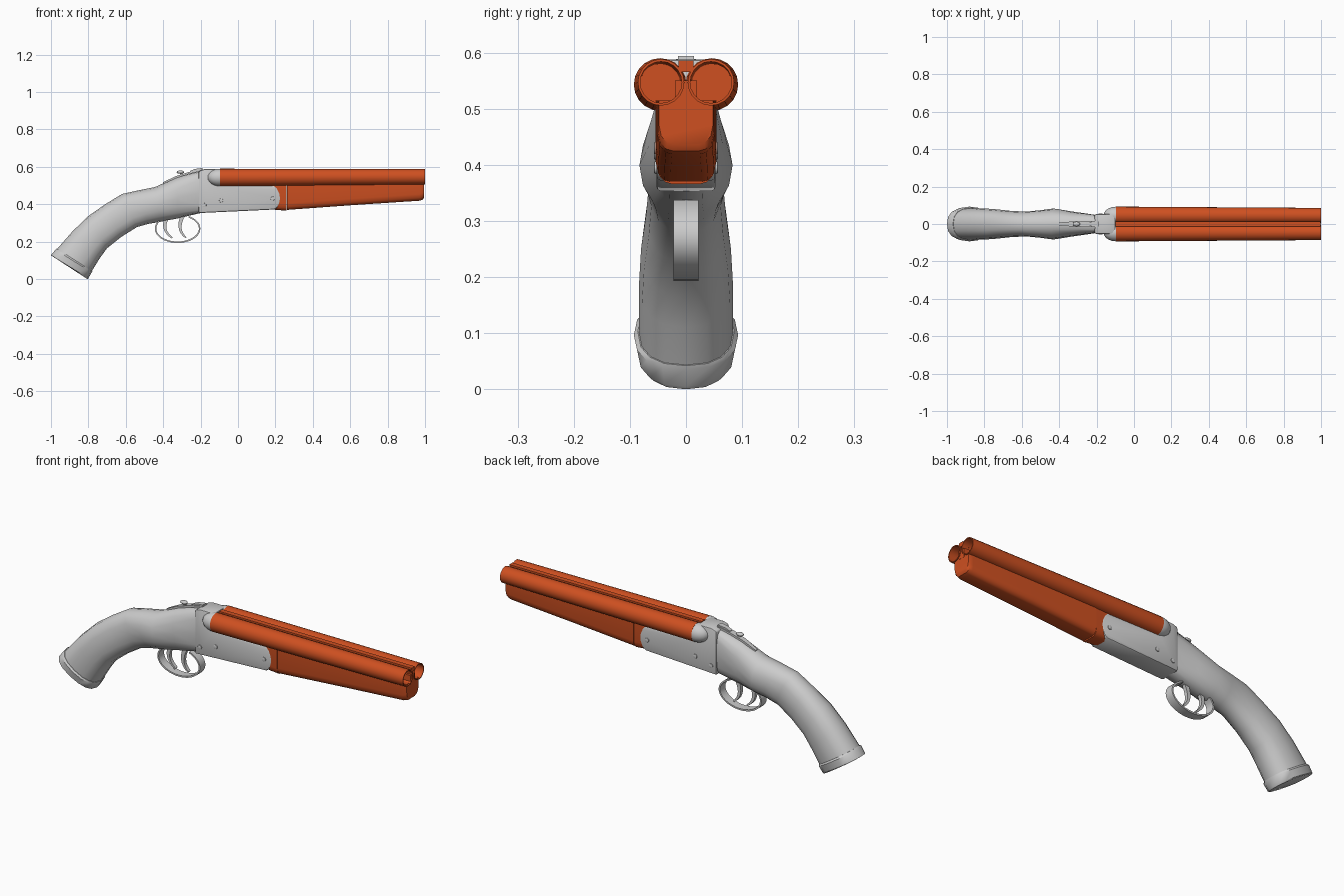
import bpy, bmesh
from math import sin, cos, pi, radians, copysign
from mathutils import Vector

if "Cube" in bpy.data.objects:
    bpy.data.objects.remove(bpy.data.objects["Cube"])

orange = bpy.data.materials.new("orange")
orange.diffuse_color = (0.62, 0.08, 0.015, 1)
orange.use_nodes = True
orange.node_tree.nodes["Principled BSDF"].inputs["Base Color"].default_value = orange.diffuse_color


def finish(ob, mat=None, angle=35, bevel=0):
    if mat:
        ob.data.materials.append(mat)
    bpy.ops.object.select_all(action='DESELECT')
    ob.select_set(True)
    bpy.context.view_layer.objects.active = ob
    if bevel:
        m = ob.modifiers.new("bevel", 'BEVEL')
        m.width, m.segments, m.limit_method = bevel, 2, 'ANGLE'
        m.angle_limit = radians(40)
        bpy.ops.object.modifier_apply(modifier=m.name)
    bpy.ops.object.shade_smooth_by_angle(angle=radians(angle))
    return ob


def loft(name, rings, mat=None, angle=35, bevel=0):
    """Skin a list of equal-length rings and close both ends."""
    bm = bmesh.new()
    vs = [[bm.verts.new(p) for p in r] for r in rings]
    for a, b in zip(vs, vs[1:]):
        for i in range(len(a)):
            j = (i + 1) % len(a)
            bm.faces.new((a[i], a[j], b[j], b[i]))
    bm.faces.new(vs[0])
    bm.faces.new(vs[-1])
    bmesh.ops.recalc_face_normals(bm, faces=bm.faces)
    me = bpy.data.meshes.new(name)
    bm.to_mesh(me)
    bm.free()
    ob = bpy.data.objects.new(name, me)
    bpy.context.collection.objects.link(ob)
    return finish(ob, mat, angle, bevel)


def oval(top, bot, hw, e=2.4, n=16):
    """Superellipse section between a top and a bottom point (x, z)."""
    t, b = Vector((top[0], 0, top[1])), Vector((bot[0], 0, bot[1]))
    out = []
    for i in range(n):
        c, s = cos(2 * pi * i / n), sin(2 * pi * i / n)
        p = (t + b) / 2 + (t - b) / 2 * copysign(abs(s) ** (2 / e), s)
        p.y = hw * copysign(abs(c) ** (2 / e), c)
        out.append(p)
    return out


def strip(name, path, hw, thick):
    """Flat band following a path of (x, z) points; hw and thick per point."""
    pts, rings = [Vector(p) for p in path], []
    for i, p in enumerate(pts):
        d = (pts[min(i + 1, len(pts) - 1)] - pts[max(i - 1, 0)]).normalized()
        n = Vector((-d.y, d.x)) * thick(i / (len(pts) - 1)) / 2
        w = hw(i / (len(pts) - 1))
        a, b = p + n, p - n
        rings.append([(a.x, -w, a.y), (a.x, w, a.y), (b.x, w, b.y), (b.x, -w, b.y)])
    return loft(name, rings)


def bezier(a, b, c, n=10):
    a, b, c = Vector(a), Vector(b), Vector(c)
    return [a * (1 - t) ** 2 + b * 2 * t * (1 - t) + c * t * t for t in [i / n for i in range(n + 1)]]


# curved grip stock and butt cap
loft("stock", [
    oval((-.968, .16), (-.783, .04), .084),
    oval((-.885, .255), (-.74, .11), .084),
    oval((-.80, .337), (-.70, .165), .08),
    oval((-.71, .40), (-.625, .225), .071),
    oval((-.62, .455), (-.54, .278), .066),
    oval((-.53, .475), (-.48, .295), .073, 2.2),
    oval((-.444, .492), (-.417, .306), .083, 2),
    oval((-.33, .543), (-.32, .325), .066, 2.3),
    oval((-.20, .577), (-.20, .353), .048, 4)], angle=50)
loft("butt_cap", [
    oval((-.995, .124), (-.805, 0), .078),
    oval((-1, .128), (-.80, .005), .086),
    oval((-.976, .157), (-.782, .036), .093),
    oval((-.968, .163), (-.779, .042), .086)])

# receiver body
profile = [(-.21, .353), (.195, .372), (.212, .385), (.225, .41), (.228, .432), (.225, .455),
           (.212, .482), (.195, .5), (-.1, .5), (-.1, .588), (-.18, .588), (-.21, .578)]
loft("receiver", [[(x, y, z) for x, z in profile] for y in (-.053, .053)], bevel=.008)

# screws through the receiver
for i, (x, z) in enumerate([(-.18, .395), (-.09, .42), (.185, .43)]):
    bpy.ops.mesh.primitive_cylinder_add(vertices=14, radius=.011, depth=.114,
                                        location=(x, 0, z), rotation=(pi / 2, 0, 0))
    ob = bpy.context.object
    ob.name = f"screw_{i + 1}"
    finish(ob, bevel=.002)


# barrels with deep bores, and rounded breech fences behind them
def circle(x, y, z, r, n=20):
    return [(x, y + r * cos(2 * pi * i / n), z + r * sin(2 * pi * i / n)) for i in range(n)]


for side, label in ((-1, "right"), (1, "left")):
    y0, y1 = side * .046, side * .0445
    loft(f"barrel_{label}", [circle(-.095, y0, .543, .047), circle(1, y1, .547, .0415),
                             circle(1, y1, .547, .037), circle(.1, y0, .544, .036)], orange)
    bpy.ops.mesh.primitive_uv_sphere_add(segments=20, ring_count=12, location=(-.097, y0, .543))
    ob = bpy.context.object
    ob.name = f"breech_fence_{label}"
    ob.scale = (.066, .0465, .0465)
    finish(ob)


# rib and web between the barrels
def box(name, x0, x1, hw, z0, z1, mat, bevel=0):
    return loft(name, [[(x, -hw, z0), (x, hw, z0), (x, hw, z1), (x, -hw, z1)] for x in (x0, x1)],
                mat, bevel=bevel)


box("top_rib", -.098, .998, .013, .565, .586, orange)
box("barrel_web", -.095, .996, .02, .505, .55, orange)


# tapered fore-end and its iron
def trough(x, top, bot, w):
    half = [(w, top), (w, bot + .035), (w - .004, bot + .015), (w - .015, bot + .003), (w - .026, bot)]
    return [(x, y, z) for y, z in half] + [(x, -y, z) for y, z in reversed(half)]


loft("fore_end_iron", [trough(.185, .515, .372, .05), trough(.215, .515, .369, .051),
                       trough(.26, .515, .366, .052)], orange)
loft("fore_end", [trough(.262, .515, .37, .054), trough(.62, .515, .396, .053),
                  trough(.97, .515, .419, .051), trough(.988, .515, .425, .05),
                  trough(.995, .515, .436, .048)], orange)

# trigger guard and two triggers
arc = [radians(145 + 275 * i / 28) for i in range(29)]
strip("trigger_guard", [(-.323 + .118 * cos(a), .27 + .073 * sin(a)) for a in arc],
      lambda t: .022, lambda t: .008)
strip("trigger_rear", bezier((-.378, .33), (-.415, .265), (-.352, .22)),
      lambda t: .009, lambda t: .022 - .014 * t)
strip("trigger_front", bezier((-.29, .35), (-.335, .265), (-.278, .222)),
      lambda t: .009, lambda t: .024 - .016 * t)

# top tang, opening lever and safety knob
strip("top_tang", [(-.40, .512), (-.37, .527), (-.33, .546), (-.26, .568), (-.19, .584)],
      lambda t: .008 + .01 * t, lambda t: .01)
strip("top_lever", [(-.255, .572), (-.235, .581), (-.215, .585), (-.19, .588)],
      lambda t: .01 + .004 * t, lambda t: .012)
strip("lever_stem", [(-.30, .55), (-.305, .57)], lambda t: .006, lambda t: .014)
bpy.ops.mesh.primitive_uv_sphere_add(segments=12, ring_count=8, location=(-.308, 0, .572))
knob = bpy.context.object
knob.name = "lever_knob"
knob.scale = (.02, .013, .009)
finish(knob)
